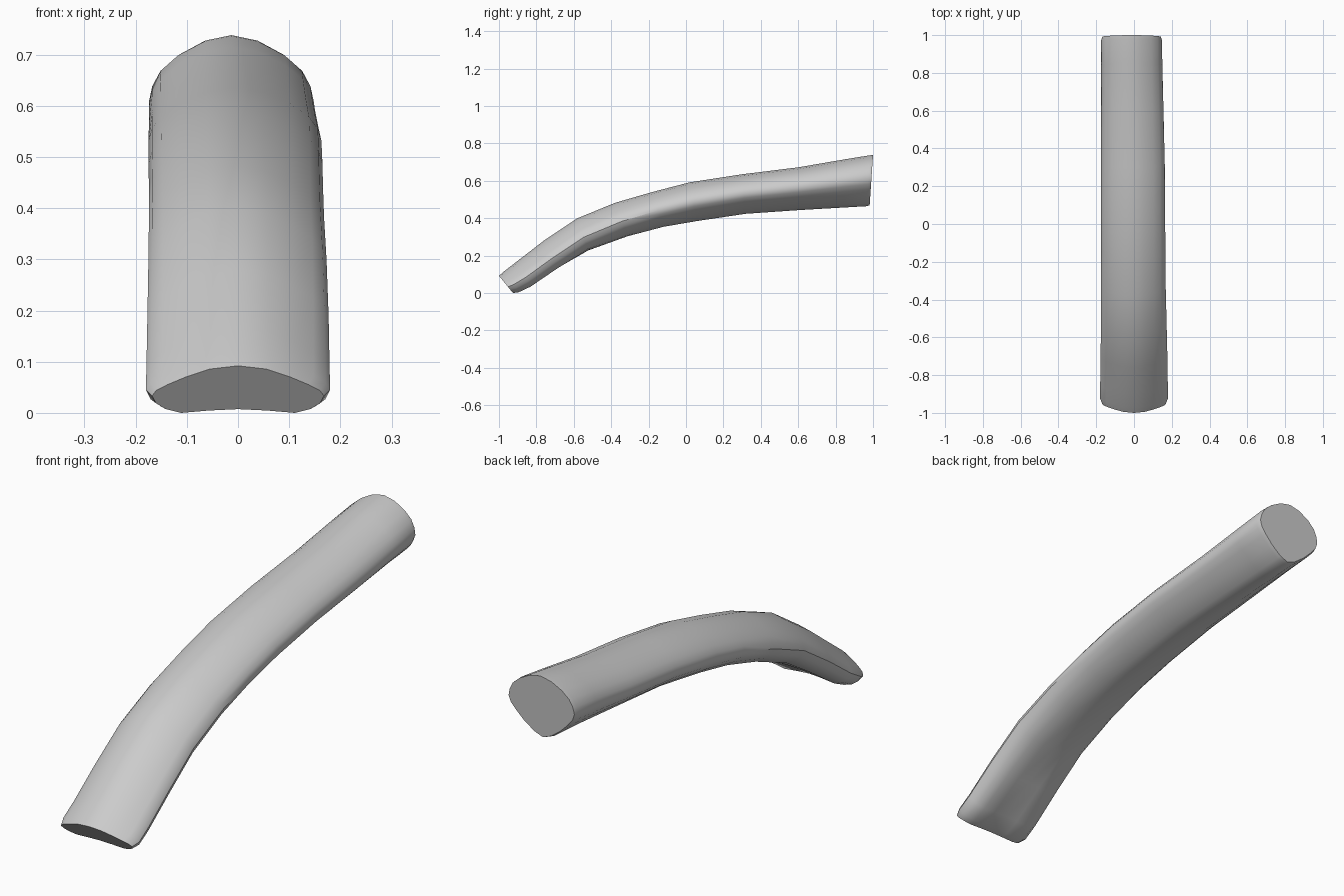
import bpy, bmesh
from mathutils import Vector

if "Cube" in bpy.data.objects:
    bpy.data.objects.remove(bpy.data.objects["Cube"])

# Half cross-sections as (across, up): flat crescent at the front, keeled dome at the back
FRONT = [(0, 1), (.33, .93), (.61, .76), (.82, .60), (.95, .48), (1, .36),
         (.95, .20), (.84, .08), (.66, 0), (.34, .05), (0, .08)]
BACK = [(0, 1), (.33, .96), (.65, .86), (.86, .75), (.96, .64), (1, .53),
        (.94, .43), (.80, .33), (.56, .19), (.26, .06), (0, 0)]

# Stations along the bar: top y, top z, bottom y, bottom z, half width, centre x, blend to back
STATIONS = [
    (-1.00, .092, -.925, .000, .168, 0, 0),
    (-.97, .118, -.895, .004, .180, 0, 0),
    (-.90, .172, -.83, .032, .179, 0, .08),
    (-.76, .280, -.68, .127, .177, 0, .25),
    (-.58, .400, -.52, .220, .174, -.001, .45),
    (-.38, .482, -.31, .298, .171, -.003, .62),
    (-.18, .540, -.12, .350, .170, -.004, .74),
    (.02, .592, .06, .382, .170, -.005, .82),
    (.30, .635, .32, .422, .169, -.006, .90),
    (.60, .672, .61, .443, .165, -.009, .96),
    (.85, .715, .84, .457, .162, -.012, 1),
    (.98, .736, .965, .464, .161, -.013, 1),
    (1.00, .738, .982, .470, .155, -.013, 1),
]


def make_ring(bm, station):
    ty, tz, by, bz, half, cx, t = station
    top, bottom = Vector((cx, ty, tz)), Vector((cx, by, bz))
    half_section = [(f[0] + (b[0] - f[0]) * t, f[1] + (b[1] - f[1]) * t)
                    for f, b in zip(FRONT, BACK)]
    section = half_section + [(-u, v) for u, v in half_section[-2:0:-1]]
    return [bm.verts.new(bottom.lerp(top, v) + Vector((u * half, 0, 0)))
            for u, v in section]


# Curved bar lofted through all stations, closed with flat ends
bm = bmesh.new()
rings = [make_ring(bm, s) for s in STATIONS]
for a, b in zip(rings, rings[1:]):
    n = len(a)
    for i in range(n):
        j = (i + 1) % n
        bm.faces.new((a[i], a[j], b[j], b[i]))
bm.faces.new(rings[0])
bm.faces.new(rings[-1])
bmesh.ops.recalc_face_normals(bm, faces=bm.faces)

mesh = bpy.data.meshes.new("curved_bar")
bm.to_mesh(mesh)
bm.free()
bar = bpy.data.objects.new("curved_bar", mesh)
bpy.context.collection.objects.link(bar)
bpy.context.view_layer.objects.active = bar
bar.select_set(True)
bpy.ops.object.shade_smooth_by_angle(angle=0.7)
